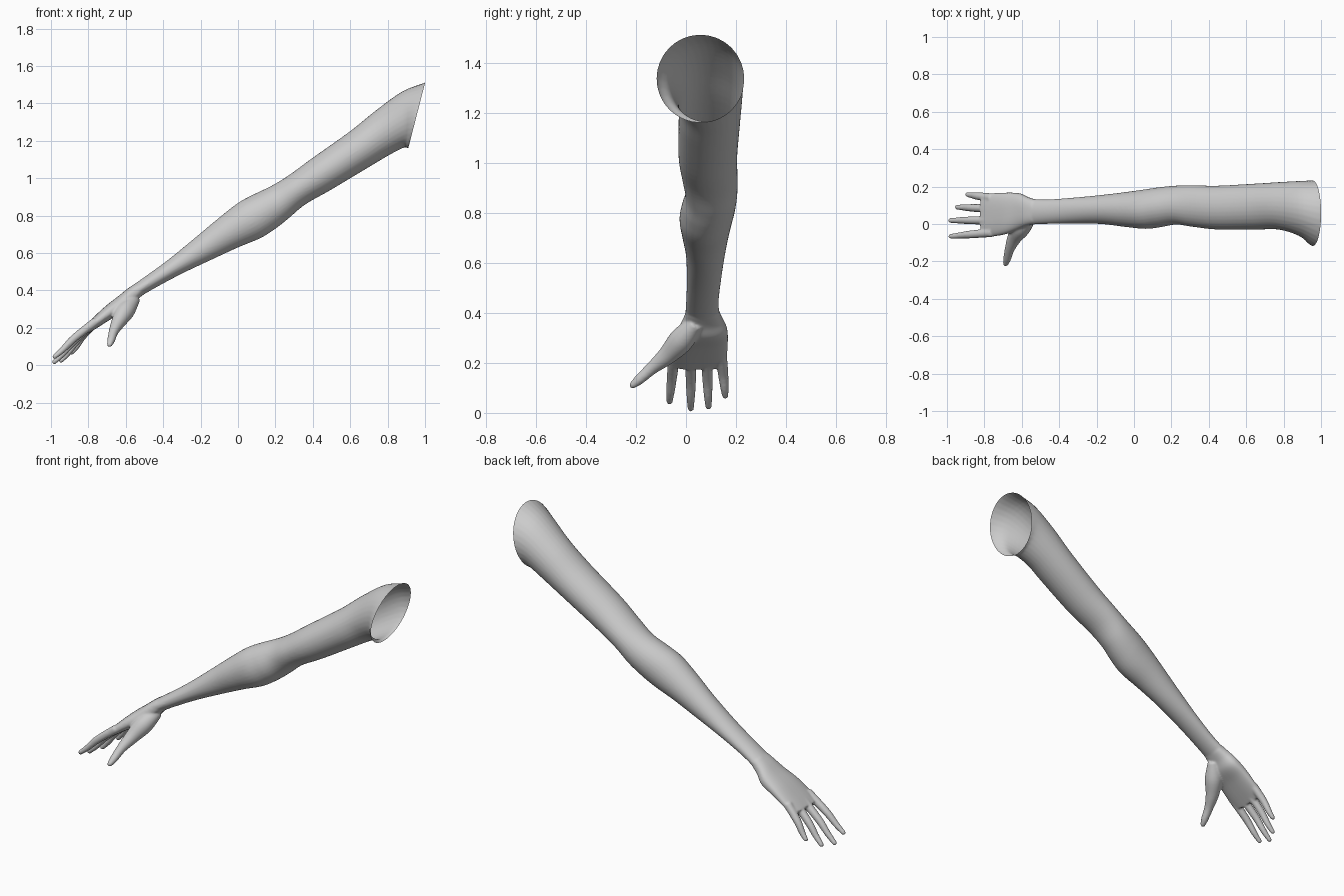
import bpy, bmesh, math
from mathutils import Vector

if "Cube" in bpy.data.objects:
    bpy.data.objects.remove(bpy.data.objects["Cube"])

skin = bpy.data.materials.new("pale_grey")
skin.use_nodes = True
colour = (0.6, 0.6, 0.6, 1)
skin.diffuse_color = colour
skin.node_tree.nodes["Principled BSDF"].inputs["Base Color"].default_value = colour

SIDES = 32
bm = bmesh.new()


def spline(rows, steps=5):
    """Smooth Catmull-Rom interpolation through rows of values."""
    out = []
    for i in range(len(rows) - 1):
        a, b, c, d = (rows[max(0, min(len(rows) - 1, i + k))] for k in (-1, 0, 1, 2))
        for s in range(steps):
            t = s / steps
            out.append([q + t / 2 * (r - p + t * (2 * p - 5 * q + 4 * r - e + t * (3 * (q - r) + e - p)))
                        for p, q, r, e in zip(a, b, c, d)])
    return out + [list(rows[-1])]


def skin_rings(rings):
    """Join rings of points into a closed solid."""
    loops = [[bm.verts.new(p) for p in ring] for ring in rings]
    for a, b in zip(loops, loops[1:]):
        for i in range(SIDES):
            j = (i + 1) % SIDES
            bm.faces.new((a[i], a[j], b[j], b[i]))
    bm.faces.new(loops[0][::-1])
    bm.faces.new(loops[-1])


def oval(centre, u, v, power=1.0):
    ring = []
    for i in range(SIDES):
        a = math.tau * i / SIDES
        c, s = math.cos(a), math.sin(a)
        ring.append(centre + u * math.copysign(abs(c) ** power, c)
                    + v * math.copysign(abs(s) ** power, s))
    return ring


def loft(sections, power=1.0):
    """Sections: top x, top z, bottom x, bottom z, front y, back y."""
    rings = []
    for tx, tz, bx, bz, y0, y1 in spline(sections):
        centre = Vector(((tx + bx) / 2, (y0 + y1) / 2, (tz + bz) / 2))
        up = Vector(((tx - bx) / 2, 0, (tz - bz) / 2))
        rings.append(oval(centre, Vector((0, (y1 - y0) / 2, 0)), up, power))
    skin_rings(rings)


def digit(path):
    """Round tapering digit from rows of x, y, z, radius."""
    rows = spline(path)
    pts = [Vector(r[:3]) for r in rows]
    rings = []
    for i, row in enumerate(rows):
        d = (pts[min(i + 1, len(pts) - 1)] - pts[max(i - 1, 0)]).normalized()
        u = d.cross(Vector((1, 0, -1))).normalized()
        rings.append(oval(pts[i], u * row[3], d.cross(u) * row[3]))
    # rounded tip
    tip, r = pts[-1], rows[-1][3]
    for a in (0.5, 1.0, 1.4):
        rings.append(oval(tip + d * r * math.sin(a), u * r * math.cos(a), d.cross(u) * r * math.cos(a)))
    skin_rings(rings)


# arm from beyond the shoulder opening down to the wrist
loft([
    (1.10, 1.56, 0.98, 1.15, -0.14, 0.235),
    (1.00, 1.512, 0.91, 1.16, -0.118, 0.233),
    (0.88, 1.465, 0.89, 1.165, -0.065, 0.23),
    (0.74, 1.365, 0.81, 1.125, -0.03, 0.224),
    (0.60, 1.252, 0.70, 1.06, -0.03, 0.216),
    (0.40, 1.11, 0.50, 0.94, -0.03, 0.205),
    (0.27, 1.015, 0.36, 0.86, -0.015, 0.207),
    (0.18, 0.96, 0.27, 0.785, -0.003, 0.205),
    (0.08, 0.912, 0.20, 0.73, -0.017, 0.197),
    (0.00, 0.868, 0.12, 0.68, -0.026, 0.185),
    (-0.10, 0.79, 0.00, 0.63, -0.015, 0.17),
    (-0.22, 0.69, -0.13, 0.57, 0.0, 0.155),
    (-0.37, 0.567, -0.30, 0.49, 0.003, 0.14),
    (-0.50, 0.472, -0.45, 0.41, 0.0, 0.131),
    (-0.60, 0.403, -0.56, 0.345, -0.005, 0.138),
])

# palm
loft([
    (-0.55, 0.437, -0.51, 0.375, 0.0, 0.132),
    (-0.59, 0.41, -0.55, 0.34, -0.01, 0.145),
    (-0.64, 0.37, -0.59, 0.295, -0.03, 0.165),
    (-0.71, 0.315, -0.665, 0.255, -0.055, 0.168),
    (-0.78, 0.25, -0.745, 0.205, -0.068, 0.165),
    (-0.825, 0.205, -0.80, 0.17, -0.066, 0.162),
], 0.8)

# four fingers: base y, tip x, tip y, tip z
for y, tx, ty, tz in ((-0.046, -0.98, -0.066, 0.046), (0.02, -0.982, 0.019, 0.018),
                      (0.082, -0.946, 0.09, 0.025), (0.14, -0.89, 0.157, 0.068)):
    base, tip = Vector((-0.76, y, 0.235)), Vector((tx, ty, tz))
    mid = base.lerp(tip, 0.5) + Vector((-0.005, 0, 0.005))
    digit([(*base, 0.024), (*mid, 0.021), (*base.lerp(tip, 0.8), 0.017), (*tip, 0.013)])

# thumb
digit([
    (-0.55, 0.04, 0.36, 0.03), (-0.60, -0.015, 0.295, 0.05), (-0.64, -0.075, 0.23, 0.038),
    (-0.665, -0.135, 0.18, 0.026), (-0.678, -0.185, 0.135, 0.021), (-0.686, -0.212, 0.112, 0.015),
])

bmesh.ops.recalc_face_normals(bm, faces=bm.faces)
mesh = bpy.data.meshes.new("arm")
bm.to_mesh(mesh)
bm.free()
arm = bpy.data.objects.new("arm", mesh)
bpy.context.collection.objects.link(arm)

# fuse the parts into one smooth skin
fuse = arm.modifiers.new("fuse", 'REMESH')
fuse.mode = 'VOXEL'
fuse.voxel_size = 0.006
soften = arm.modifiers.new("soften", 'SMOOTH')
soften.factor = 0.5
soften.iterations = 6
fused = bpy.data.meshes.new_from_object(arm.evaluated_get(bpy.context.evaluated_depsgraph_get()))
arm.modifiers.clear()
arm.data = fused

# cut the open shoulder end
bm = bmesh.new()
bm.from_mesh(fused)
bmesh.ops.bisect_plane(bm, geom=bm.verts[:] + bm.edges[:] + bm.faces[:], clear_outer=True,
                       plane_co=(1.0, 0, 1.51), plane_no=(0.35, 0, -0.09))
for f in bm.faces:
    f.smooth = True
    f.material_index = 0
bm.to_mesh(fused)
bm.free()
fused.materials.clear()
fused.materials.append(skin)
